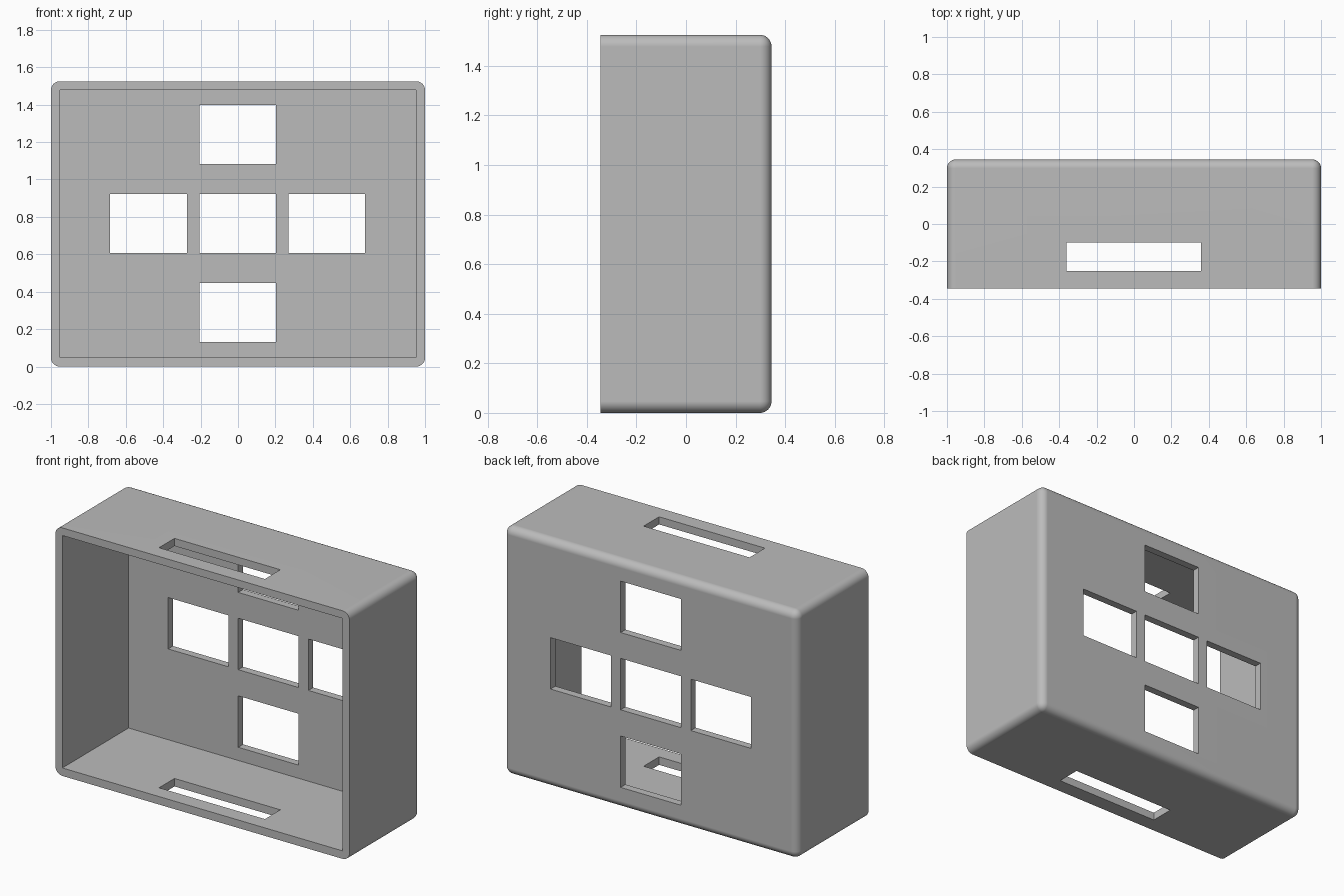
import bpy
import bmesh
import math

WIDTH, DEPTH, HEIGHT = 2.0, 0.69, 1.525
WALL = 0.047
FRONT, BACK = -DEPTH / 2, DEPTH / 2

default = bpy.data.objects.get("Cube")
if default:
    bpy.data.objects.remove(default, do_unlink=True)


def make_material(name, rgb):
    mat = bpy.data.materials.new(name)
    mat.use_nodes = True
    mat.diffuse_color = (*rgb, 1)
    mat.node_tree.nodes["Principled BSDF"].inputs["Base Color"].default_value = (*rgb, 1)
    return mat


def make_box(name, x, y, z, radius=0.0):
    """Box between (min, max) pairs, optionally rounded except around the front."""
    bm = bmesh.new()
    bmesh.ops.create_cube(bm, size=1)
    for v in bm.verts:
        v.co = [lo + (c + 0.5) * (hi - lo) for c, (lo, hi) in zip(v.co, (x, y, z))]
    if radius:
        edges = [e for e in bm.edges if any(v.co.y > y[0] + radius for v in e.verts)]
        bmesh.ops.bevel(bm, geom=edges, offset=radius, segments=8,
                        profile=0.5, affect="EDGES", clamp_overlap=True)
    mesh = bpy.data.meshes.new(name)
    bm.to_mesh(mesh)
    bm.free()
    obj = bpy.data.objects.new(name, mesh)
    bpy.context.collection.objects.link(obj)
    return obj


# Outer shell with rounded sides and back
case = make_box("open_case", (-WIDTH / 2, WIDTH / 2), (FRONT, BACK), (0, HEIGHT), WALL)
case.data.materials.append(make_material("plain grey", (0.5, 0.5, 0.5)))

# Hollow interior, open at the front
cutters = [make_box("cavity_cutter", (-WIDTH / 2 + WALL, WIDTH / 2 - WALL),
                    (FRONT - 0.1, BACK - WALL), (WALL + 0.002, HEIGHT - WALL))]

# Cross of five windows through the back wall
for cx, cz in ((0, 0.765), (-0.477, 0.765), (0.477, 0.765), (0, 1.24), (0, 0.288)):
    cutters.append(make_box("window_cutter", (cx - 0.207, cx + 0.203),
                            (BACK - 0.15, BACK + 0.1), (cz - 0.158, cz + 0.158)))

# Long slot through both the top and the bottom wall
cutters.append(make_box("slot_cutter", (-0.362, 0.358), (-0.25, -0.1), (-0.1, HEIGHT + 0.1)))

bpy.ops.object.select_all(action="DESELECT")
bpy.context.view_layer.objects.active = case
case.select_set(True)
for cutter in cutters:
    cutter.hide_render = True
    mod = case.modifiers.new("cut", "BOOLEAN")
    mod.operation = "DIFFERENCE"
    mod.solver = "EXACT"
    mod.object = cutter
    bpy.ops.object.modifier_apply(modifier=mod.name)
    bpy.data.objects.remove(cutter, do_unlink=True)

# Smooth rounded edges, crisp openings
bpy.ops.object.shade_smooth_by_angle(angle=math.radians(30))
weighted = case.modifiers.new("flat_walls", "WEIGHTED_NORMAL")
weighted.keep_sharp = True
